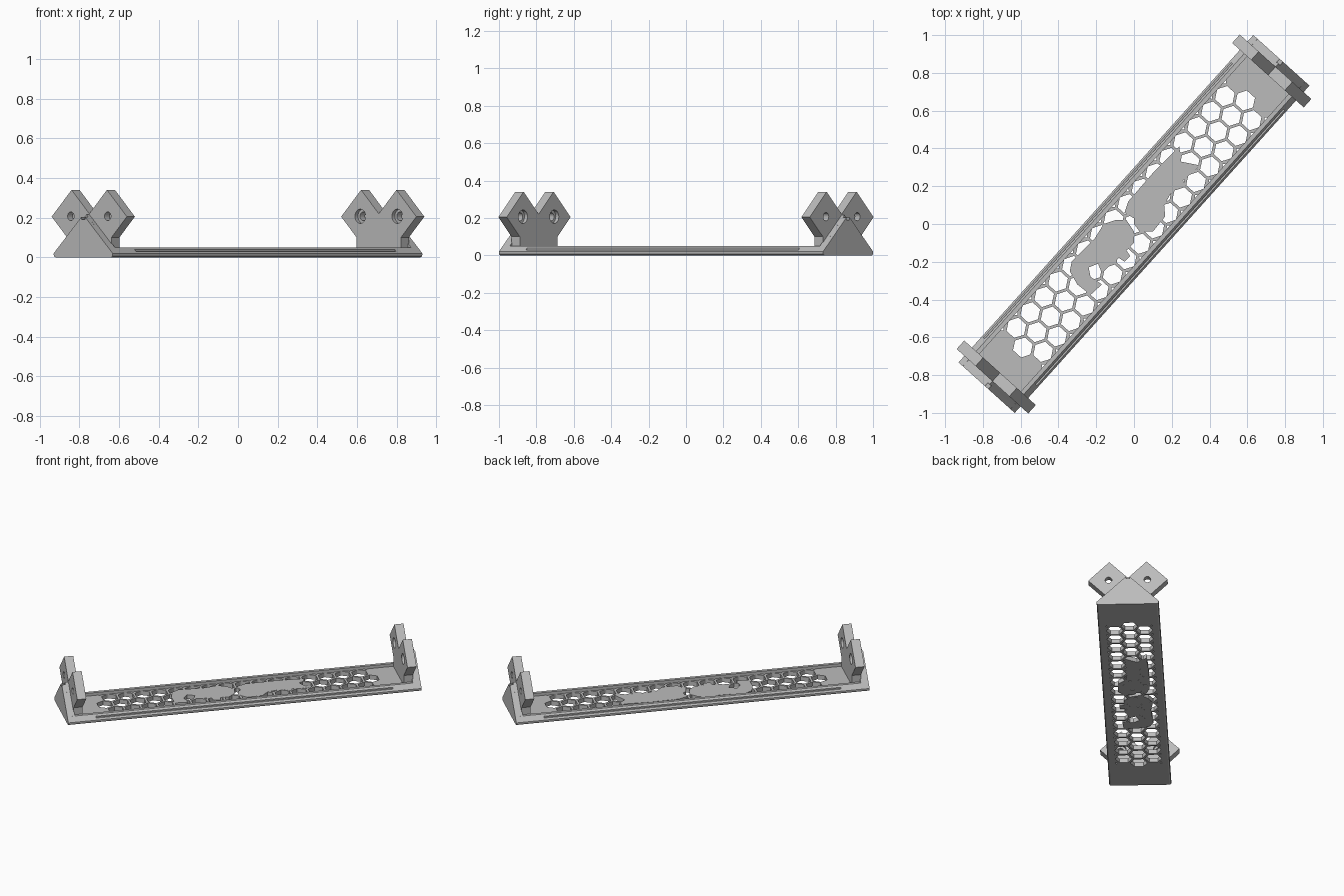
import bpy, bmesh, math
from mathutils import Matrix, Vector

if "Cube" in bpy.data.objects:
    bpy.data.objects.remove(bpy.data.objects["Cube"])

ANGLE = math.radians(48)          # the bar lies diagonally
HALF_L, HALF_W = 1.166, 0.2
RAIL_IN, FLOOR_TOP = 0.148, 0.03
TURN = Matrix.Rotation(ANGLE, 4, 'Z')

grey = bpy.data.materials.new("grey plastic")
grey.diffuse_color = (0.5, 0.5, 0.5, 1)
grey.use_nodes = True
grey.node_tree.nodes["Principled BSDF"].inputs["Base Color"].default_value = grey.diffuse_color


def finish(name, bm):
    """Turn a bmesh in bar space (x along, y across) into a placed object."""
    bmesh.ops.recalc_face_normals(bm, faces=bm.faces)
    me = bpy.data.meshes.new(name)
    bm.to_mesh(me)
    bm.free()
    me.materials.append(grey)
    ob = bpy.data.objects.new(name, me)
    ob.matrix_world = TURN
    bpy.context.collection.objects.link(ob)
    return ob


def prism(bm, pts, axis, a, b):
    """Extrude a polygon: along x for (y, z) points, along z for (x, y) points."""
    at = (lambda p, t: (t, p[0], p[1])) if axis == 'X' else (lambda p, t: (p[0], p[1], t))
    lo = [bm.verts.new(at(p, a)) for p in pts]
    hi = [bm.verts.new(at(p, b)) for p in pts]
    n = len(pts)
    bm.faces.new(lo)
    bm.faces.new(hi)
    for i in range(n):
        bm.faces.new((lo[i], lo[(i + 1) % n], hi[(i + 1) % n], hi[i]))


def mirrored(half):
    """Complete a half profile that runs from the centre outwards."""
    return half + [(-y, z) for y, z in reversed(half) if y > 1e-6]


def ring(cx, cy, r, n, start=0.0):
    return [(cx + r * math.cos(start + 2 * math.pi * i / n),
             cy + r * math.sin(start + 2 * math.pi * i / n)) for i in range(n)]


def cut(ob, cutter):
    mod = ob.modifiers.new("cut", 'BOOLEAN')
    mod.operation, mod.solver, mod.object = 'DIFFERENCE', 'EXACT', cutter
    cutter.hide_render = True
    cutter.hide_viewport = True
    cutter.display_type = 'WIRE'


# Side rails: sloped outer face with a fine step along the middle
low = [(RAIL_IN, 0), (0.188, 0), (0.197, 0.004), (HALF_W, 0.012), (HALF_W, 0.02)]
high = [(0.17, 0.05), (RAIL_IN, 0.05)]
step = [(0.19, 0.03), (0.181, 0.03), (0.181, 0.039)]
for side, label in ((1, "left"), (-1, "right")):
    bm = bmesh.new()
    for pts, a, b in ((low + high, -HALF_L, -0.98), (low + step + high, -0.98, 0.98),
                      (low + high, 0.98, HALF_L)):
        prism(bm, [(side * y, z) for y, z in pts], 'X', a, b)
    finish(label + "_rail", bm)

# Honeycomb floor
PITCH, WALL = 0.11, 0.015
bm = bmesh.new()
prism(bm, [(-0.94, -0.155), (0.94, -0.155), (0.94, 0.155), (-0.94, 0.155)], 'Z', 0, FLOOR_TOP)
floor = finish("honeycomb_floor", bm)
bm = bmesh.new()
radius = (PITCH - WALL) / math.sqrt(3)
column = PITCH * math.sqrt(3) / 2
for c in range(-1, 2):
    for r in range(-8, 9):
        x = r * PITCH + (PITCH / 2 if c % 2 else 0)
        if abs(x) < 0.9:
            prism(bm, ring(x, c * column, radius, 6, math.pi / 2), 'Z', -0.05, 0.1)
# half cells along the rails
for c in (-2, 2):
    for r in range(-8, 9):
        s = 1 if c > 0 else -1
        y0, y1 = s * (2 * column - radius), s * 0.152
        w = (abs(y1) - abs(y0)) / math.sqrt(3) * 1.5
        x = r * PITCH
        prism(bm, [(x, y0), (x + w, y1), (x - w, y1)], 'Z', -0.05, 0.1)
cut(floor, finish("honeycomb_cutter", bm))

# Solid panels filling the middle of the floor, given in plan and turned into bar space
upper = [(.24, .41), (.25, .33), (.35, .31), (.26, .23), (.27, .2), (.21, .19), (.16, .1),
         (.165, .04), (.1, -.04), (.03, -.04), (0, 0), (0, .03), (-.05, .06), (-.03, .12), (.1, .27)]
lower = [(-.1, .02), (-.04, .02), (0, -.04), (0, -.1), (-.04, -.14), (-.02, -.17), (-.05, -.2),
         (-.08, -.18), (-.13, -.22), (-.17, -.26), (-.19, -.21), (-.24, -.23), (-.23, -.28),
         (-.17, -.32), (-.23, -.375), (-.3, -.32), (-.34, -.25), (-.33, -.2), (-.21, -.08), (-.16, 0)]
back = TURN.inverted()
for name, pts in (("upper_floor_panel", upper), ("lower_floor_panel", lower)):
    bm = bmesh.new()
    prism(bm, [tuple((back @ Vector((x, y, 0))).xy) for x, y in pts], 'Z', 0.0005, FLOOR_TOP + 0.0005)
    finish(name, bm)

# Both ends: solid floor, triangular end wall, twin-diamond bracket with bored holes
gable = mirrored([(0, 0.216), (HALF_W, 0.02), (HALF_W, 0.012), (0.197, 0.004), (0.188, 0)])
nicked = mirrored([(0.012, 0.19), (0.012, 0.204), (HALF_W, 0.02), (HALF_W, 0.012),
                   (0.197, 0.004), (0.188, 0)])
plate = mirrored([(0, 0.22), (0.12, 0.34), (0.255, 0.205), (0.15, 0.1), (0.15, 0.02)])
for s, label in ((1, "back"), (-1, "front")):
    bm = bmesh.new()
    prism(bm, [(s * 0.925, -0.15), (s * HALF_L, -0.15), (s * HALF_L, 0.15), (s * 0.925, 0.15)],
          'Z', 0, FLOOR_TOP)
    finish(label + "_end_floor", bm)

    bm = bmesh.new()
    prism(bm, gable, 'X', s * 1.115, s * 1.142)
    prism(bm, nicked, 'X', s * 1.142, s * HALF_L)
    finish(label + "_end_wall", bm)

    bm = bmesh.new()
    prism(bm, plate, 'X', s * 1.06, s * 1.12)
    bracket = finish(label + "_bracket", bm)
    for part, r, a, b in (("bore", 0.022, 1.0, 1.2), ("counterbore", 0.036, 1.0, 1.082)):
        bm = bmesh.new()
        for y in (-0.125, 0.125):
            prism(bm, ring(y, 0.207, r, 24), 'X', s * a, s * b)
        cut(bracket, finish(label + "_" + part + "_cutter", bm))
